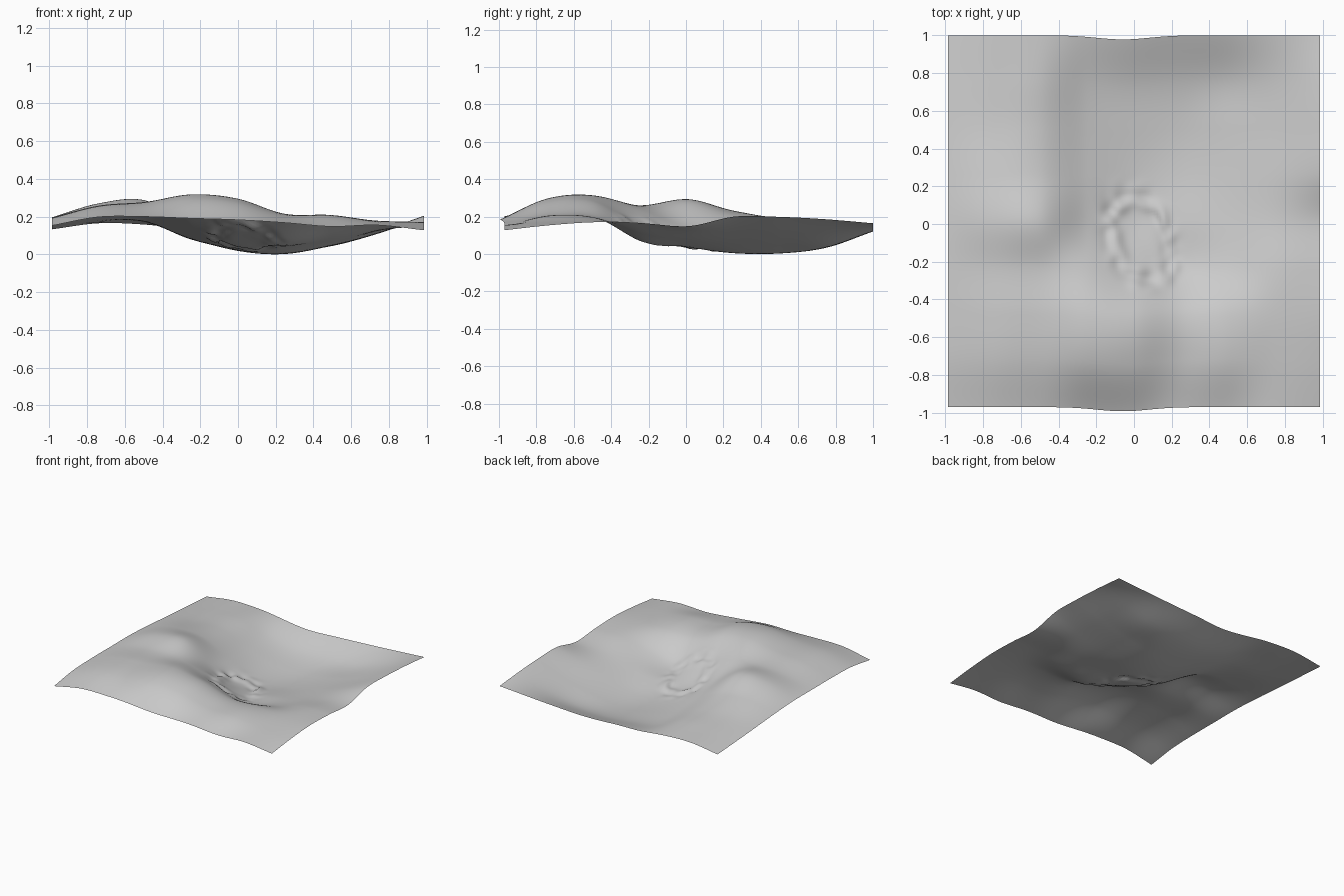
import bpy
import bmesh
import math
from mathutils import Vector, noise

default_cube = bpy.data.objects.get("Cube")
if default_cube:
    bpy.data.objects.remove(default_cube, do_unlink=True)

# Height survey in thousandths: rows run front to back, columns run along x
SURVEY = [
    [160, 205, 207, 198, 190, 175, 155, 162, 135],
    [195, 255, 270, 305, 285, 218, 212, 180, 162],
    [203, 265, 285, 320, 290, 205, 200, 185, 178],
    [203, 255, 268, 245, 160, 75, 115, 168, 172],
    [203, 277, 292, 155, 60, 45, 80, 135, 157],
    [190, 235, 220, 110, 30, 14, 60, 130, 208],
    [172, 195, 185, 88, 28, 12, 52, 118, 206],
    [155, 180, 176, 92, 50, 42, 60, 120, 193],
    [140, 172, 165, 138, 125, 128, 140, 155, 172],
]
CELLS = len(SURVEY) - 1


def smooth_sample(values, t):
    """Catmull-Rom value at t (0 to 1) along evenly spaced values."""
    position = t * CELLS
    i = min(int(position), CELLS - 1)
    f = position - i
    b, c = values[i], values[i + 1]
    a = values[i - 1] if i > 0 else 2 * b - c
    d = values[i + 2] if i + 2 <= CELLS else 2 * c - b
    slope_b, slope_c = (c - a) / 2, (d - b) / 2
    return (b + slope_b * f
            + (3 * (c - b) - 2 * slope_b - slope_c) * f ** 2
            + (2 * (b - c) + slope_b + slope_c) * f ** 3)


def rolling_height(u, v):
    """Height of the hills and the basin."""
    across = [smooth_sample(row, (u + 1) / 2) for row in SURVEY]
    return smooth_sample(across, (v + 1) / 2) / 1000


def crumple_height(x, y):
    """Broken lumps in a ring on the slope down to the basin."""
    lean = x + 0.2 * (y + 0.08)
    distance = math.hypot((lean - 0.04) / 0.17, (y + 0.08) / 0.24)
    ring = math.exp(-((distance - 0.9) / 0.28) ** 2)
    lumps = noise.noise(Vector((x * 13, y * 13, 0.5)))
    return 0.028 * ring * lumps


# Ground material
ground = bpy.data.materials.new("ground_grey")
ground.use_nodes = True
colour = (0.6, 0.6, 0.6, 1)
ground.diffuse_color = colour
ground.node_tree.nodes["Principled BSDF"].inputs["Base Color"].default_value = colour

# Terrain sheet
bm = bmesh.new()
bmesh.ops.create_grid(bm, x_segments=128, y_segments=128, size=1)
for vert in bm.verts:
    u = max(-1, min(1, vert.co.x))
    v = max(-1, min(1, vert.co.y))
    # The front and back edges bow slightly forward
    bow = 0.022 * math.exp(-((u + 0.06) / 0.2) ** 2)
    x = u * 0.985
    y = v * 0.985 + 0.015 - bow
    vert.co = (x, y, rolling_height(u, v) + crumple_height(x, y))

# Rest the lowest point on the floor
lowest = min(vert.co.z for vert in bm.verts)
bmesh.ops.translate(bm, verts=bm.verts, vec=(0, 0, -lowest))
for face in bm.faces:
    face.smooth = True

mesh = bpy.data.meshes.new("terrain")
bm.to_mesh(mesh)
bm.free()
mesh.materials.append(ground)
terrain = bpy.data.objects.new("terrain", mesh)
bpy.context.collection.objects.link(terrain)
